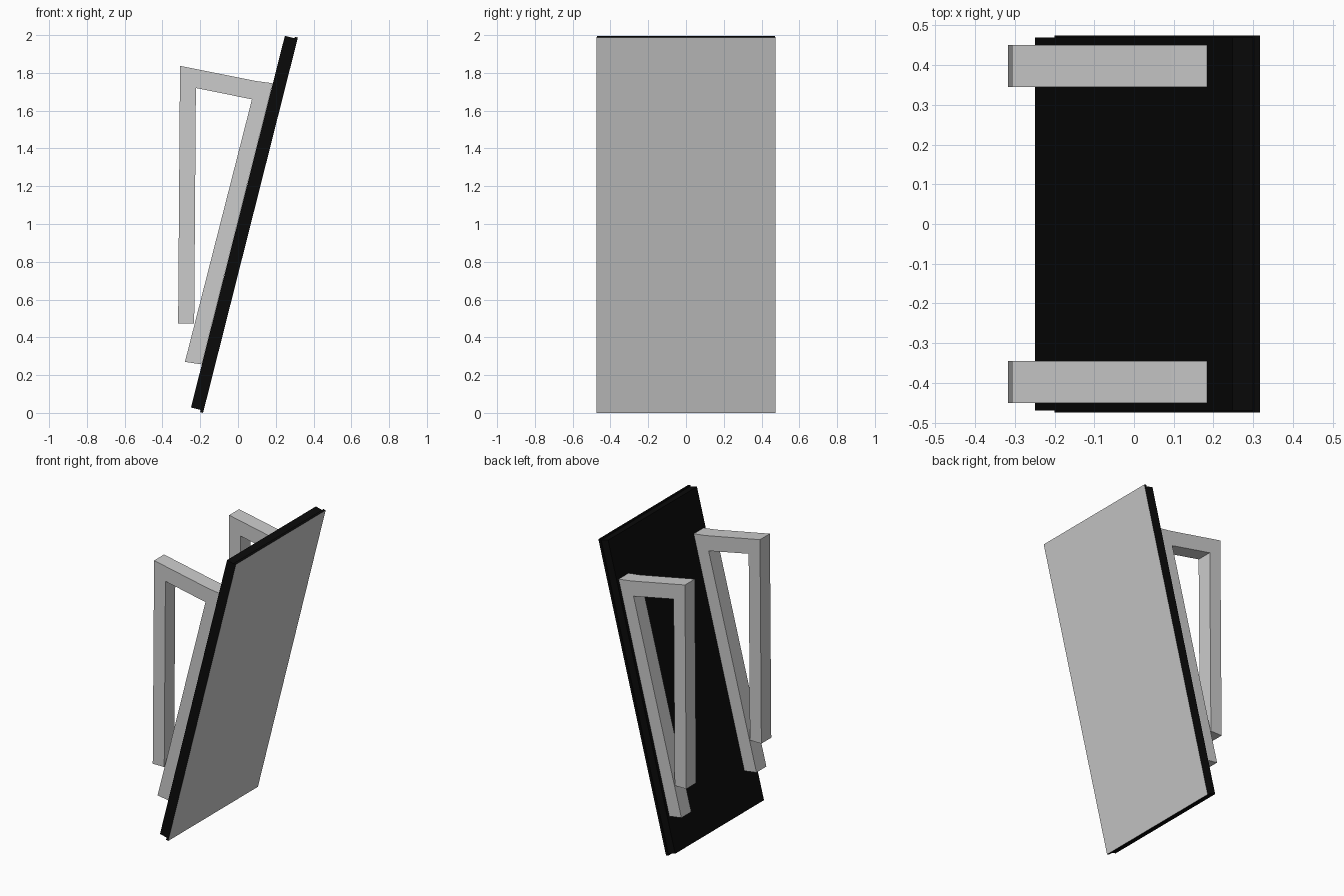
import bpy, bmesh
from mathutils import Vector

if "Cube" in bpy.data.objects:
    bpy.data.objects.remove(bpy.data.objects["Cube"])

black = bpy.data.materials.new("black")
black.diffuse_color = (0.003, 0.003, 0.003, 1)
black.use_nodes = True
black.node_tree.nodes["Principled BSDF"].inputs["Base Color"].default_value = black.diffuse_color


def extrude_profile(name, pts, y0, y1, mat=None):
    """Extrude an x-z profile along y into a solid."""
    bm = bmesh.new()
    face = bm.faces.new([bm.verts.new((x, y0, z)) for x, z in pts])
    ext = bmesh.ops.extrude_face_region(bm, geom=[face])
    moved = [v for v in ext["geom"] if isinstance(v, bmesh.types.BMVert)]
    bmesh.ops.translate(bm, verts=moved, vec=(0, y1 - y0, 0))
    bmesh.ops.recalc_face_normals(bm, faces=bm.faces)
    mesh = bpy.data.meshes.new(name)
    bm.to_mesh(mesh)
    bm.free()
    if mat:
        mesh.materials.append(mat)
    obj = bpy.data.objects.new(name, mesh)
    bpy.context.collection.objects.link(obj)
    return obj


# Tilted panel axes: u runs up the panel, n points out of its front face
base = Vector((-0.185, 0.0))
u = (Vector((0.317, 1.987)) - base)
length = u.length
u.normalize()
n = Vector((u.y, -u.x))


def slab(a0, a1, d0, d1):
    return [base + u * a - n * d for a, d in ((a0, d0), (a1, d0), (a1, d1), (a0, d1))]


# Front sheet, slightly larger than the backing slab
sheet = extrude_profile("front_sheet", slab(0, length, 0, 0.016), -0.475, 0.475, black)
extrude_profile("backing_slab", slab(0.012, length - 0.008, 0.016, 0.069), -0.47, 0.47, black)

# Grey front face of the sheet
sheet.data.materials.append(None)
grey = bpy.data.materials.new("grey")
grey.diffuse_color = (0.8, 0.8, 0.8, 1)
grey.use_nodes = True
grey.node_tree.nodes["Principled BSDF"].inputs["Base Color"].default_value = grey.diffuse_color
sheet.data.materials[1] = grey
for p in sheet.data.polygons:
    if p.normal.dot(Vector((n.x, 0, n.y))) > 0.9:
        p.material_index = 1

# Pair of bent support brackets: strut, top arm and hanging upright
bracket = [(-0.281, 0.27), (-0.192, 0.257), (0.184, 1.745), (0.095, 1.757),
           (-0.307, 1.837), (-0.317, 0.473), (-0.232, 0.473), (-0.223, 1.72),
           (0.074, 1.66)]
for side, y in (("left", -0.45), ("right", 0.345)):
    extrude_profile(side + "_bracket", bracket, y, y + 0.105)
